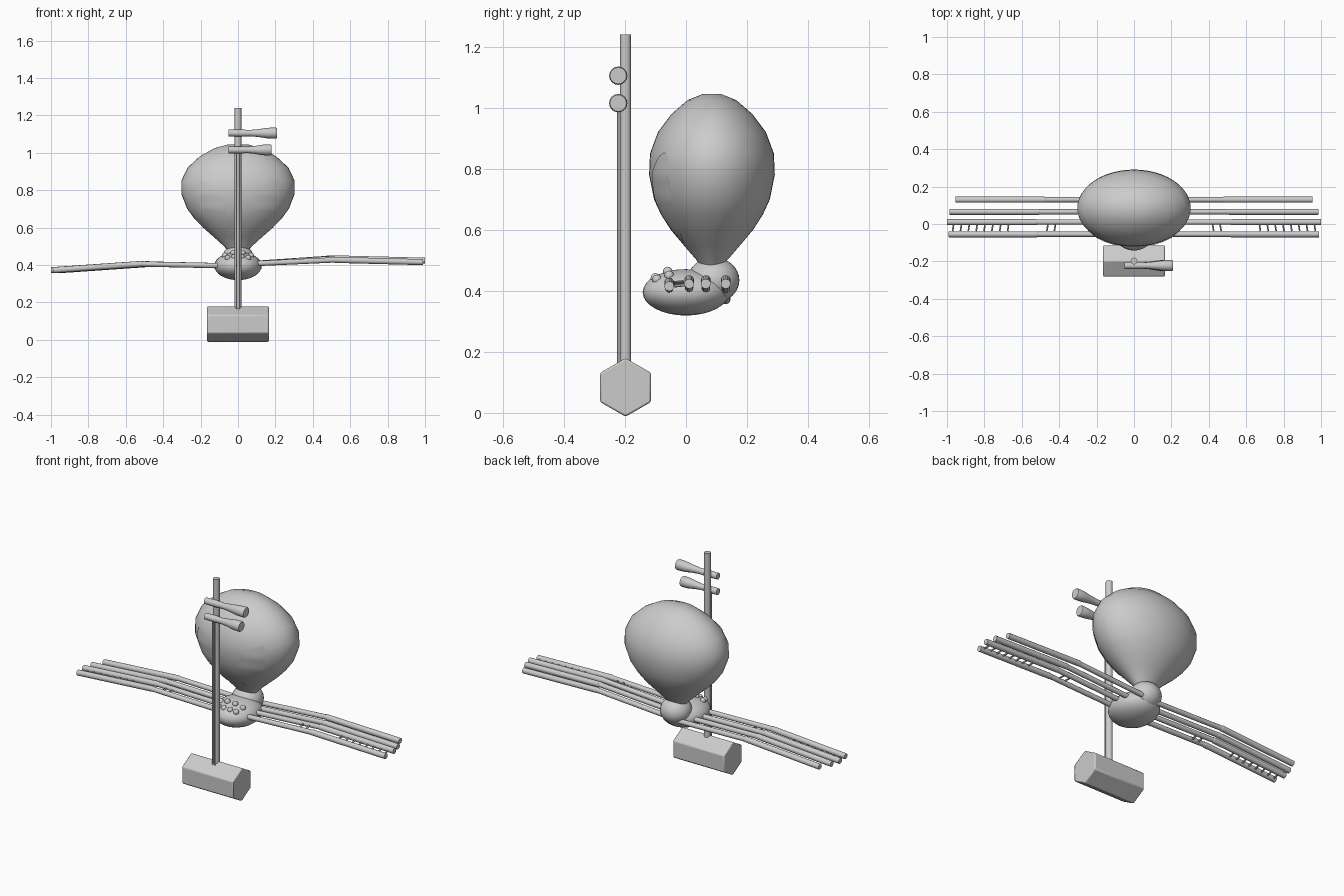
import bpy, bmesh, math
from mathutils import Vector

cube = bpy.data.objects.get("Cube")
if cube:
    bpy.data.objects.remove(cube)

grey = bpy.data.materials.new("plain_grey")
grey.use_nodes = True
grey.diffuse_color = (0.6, 0.6, 0.6, 1)
grey.node_tree.nodes["Principled BSDF"].inputs["Base Color"].default_value = grey.diffuse_color


def finish(obj, name, angle=40):
    obj.name = name
    obj.data.materials.append(grey)
    bpy.ops.object.select_all(action='DESELECT')
    obj.select_set(True)
    bpy.context.view_layer.objects.active = obj
    bpy.ops.object.shade_smooth_by_angle(angle=math.radians(angle))
    return obj


def from_bmesh(bm, name):
    bmesh.ops.recalc_face_normals(bm, faces=bm.faces)
    mesh = bpy.data.meshes.new(name)
    bm.to_mesh(mesh)
    bm.free()
    obj = bpy.data.objects.new(name, mesh)
    bpy.context.collection.objects.link(obj)
    return finish(obj, name)


def ball(name, centre, size, segments=32, rings=16):
    bpy.ops.mesh.primitive_uv_sphere_add(segments=segments, ring_count=rings, radius=1, location=centre)
    obj = bpy.context.object
    obj.scale = size
    return finish(obj, name)


def rod(name, start, end, radius, sides=12):
    a, b = Vector(start), Vector(end)
    bpy.ops.mesh.primitive_cylinder_add(vertices=sides, radius=radius, depth=(b - a).length, location=(a + b) / 2)
    obj = bpy.context.object
    obj.rotation_euler = (b - a).to_track_quat('Z', 'Y').to_euler()
    return finish(obj, name)


def loft(name, rings):
    """Skin a list of closed point rings and cap both ends."""
    bm = bmesh.new()
    loops = [[bm.verts.new(p) for p in ring] for ring in rings]
    count = len(loops[0])
    for low, high in zip(loops, loops[1:]):
        for i in range(count):
            j = (i + 1) % count
            bm.faces.new((low[i], low[j], high[j], high[i]))
    bm.faces.new(loops[0])
    bm.faces.new(loops[-1])
    return from_bmesh(bm, name)


def circle(count):
    return [(math.cos(math.tau * i / count), math.sin(math.tau * i / count)) for i in range(count)]


# Abdomen: upright egg, rows are height, half width, half depth
EGG = [(.47, .05, .035), (.5, .075, .05), (.55, .13, .093), (.6, .187, .135),
       (.65, .235, .167), (.7, .272, .19), (.78, .303, .206), (.85, .303, .203),
       (.92, .27, .177), (.98, .205, .132), (1.025, .125, .08), (1.045, .05, .03)]
EGG_Y = .085
loft("abdomen", [[(w * c, EGG_Y + d * s, z) for c, s in circle(48)] for z, w, d in EGG])


def egg_front(x, z):
    for (z0, w0, d0), (z1, w1, d1) in zip(EGG, EGG[1:]):
        if z <= z1:
            break
    t = (z - z0) / (z1 - z0)
    w, d = w0 + (w1 - w0) * t, d0 + (d1 - d0) * t
    return EGG_Y - d * math.sqrt(max(0, 1 - (x / w) ** 2))


# Teardrop patches lying on the front of the abdomen
def patch(name, side):
    bm = bmesh.new()
    rows = []
    for i in range(17):
        t = .01 + .98 * i / 16
        half = .062 * math.sin(math.pi * t ** 1.2) ** .7
        row = []
        for j in range(9):
            s = (j / 4 - 1) * half
            x = .06 + .145 * t + s * .9
            z = .555 + .3 * t - s * .4
            row.append(bm.verts.new((side * x, egg_front(x, z) - .004, z)))
        rows.append(row)
    for a, b in zip(rows, rows[1:]):
        for j in range(8):
            bm.faces.new((a[j], a[j + 1], b[j + 1], b[j]))
    obj = from_bmesh(bm, name)
    # outward normals face the front
    if sum(p.normal.y for p in obj.data.polygons) > 0:
        obj.data.flip_normals()


for label, side in (("left", 1), ("right", -1)):
    patch(label + "_abdomen_patch", side)

# Waist and head body
ball("waist", (0, .09, .435), (.085, .085, .075))
ball("head_body", (0, 0, .395), (.127, .142, .076))

# Eyes in two curved rows
for label, side in (("left", 1), ("right", -1)):
    for i, (x, y, z) in enumerate([(.02, -.1, .442), (.055, -.095, .437), (.025, -.06, .463), (.07, -.055, .45)]):
        ball(f"{label}_eye_{i + 1}", (side * x, y, z), (.016,) * 3, 12, 8)

# Legs: depth, knee reach and tip reach for each pair
LEGS = [(-.055, .52, .99), (.01, .525, 1), (.065, .51, .985), (.13, .48, .953)]
HEIGHTS = {"left": (1, .405, .435, .423), "right": (-1, .395, .405, .372)}
for label, (side, root_z, knee_z, tip_z) in HEIGHTS.items():
    for i, (y, knee, tip) in enumerate(LEGS):
        drop = .008 if i == 0 and side > 0 else 0
        joint = (side * knee, y, knee_z - drop)
        end = (side * tip, y, tip_z - drop)
        rod(f"{label}_upper_leg_{i + 1}", (side * .04, y, root_z), joint, .014)
        rod(f"{label}_lower_leg_{i + 1}", joint, end, .016)
        ball(f"{label}_knee_{i + 1}", joint, (.016,) * 3, 12, 8)
    # Short bristles on the front of the second leg
    for i in range(10):
        x = .42 + .04 * i if i < 2 else .67 + .042 * (i - 2)
        t = max(0, (x - .525) / .475)
        z = knee_z + (tip_z - knee_z) * t - .004
        rod(f"{label}_bristle_{i + 1}", (side * x, 0, z), (side * (x + .006), -.038, z - .004), .005, 6)

# Instrument: six sided sound box lying along x
bpy.ops.mesh.primitive_cylinder_add(vertices=6, radius=.096, depth=.33, location=(0, -.198, .0835),
                                    rotation=(0, math.pi / 2, 0))
box = bpy.context.object
box.rotation_euler = (math.pi / 2, 0, math.pi / 2)
bevel = box.modifiers.new("soft_edges", 'BEVEL')
bevel.width = .006
bevel.segments = 2
finish(box, "sound_box", 20)

# Neck and strings
rod("instrument_neck", (0, -.198, .15), (0, -.198, 1.24), .018, 16)
for label, x in (("left", .007), ("right", -.007)):
    rod(label + "_string", (x, -.222, .16), (x, -.222, 1.015), .004, 6)

# Tuning pegs: flared turned shapes
for label, z, length in (("upper", 1.105, .26), ("lower", 1.015, .23)):
    shape = [(0, .018), (.25, .019), (.45, .017), (.62, .021), (.8, .028), (.97, .03), (1, .027)]
    loft(label + "_peg", [[(-.052 + length * t, -.222 + r * c, z + r * s) for c, s in circle(16)]
                          for t, r in shape])
